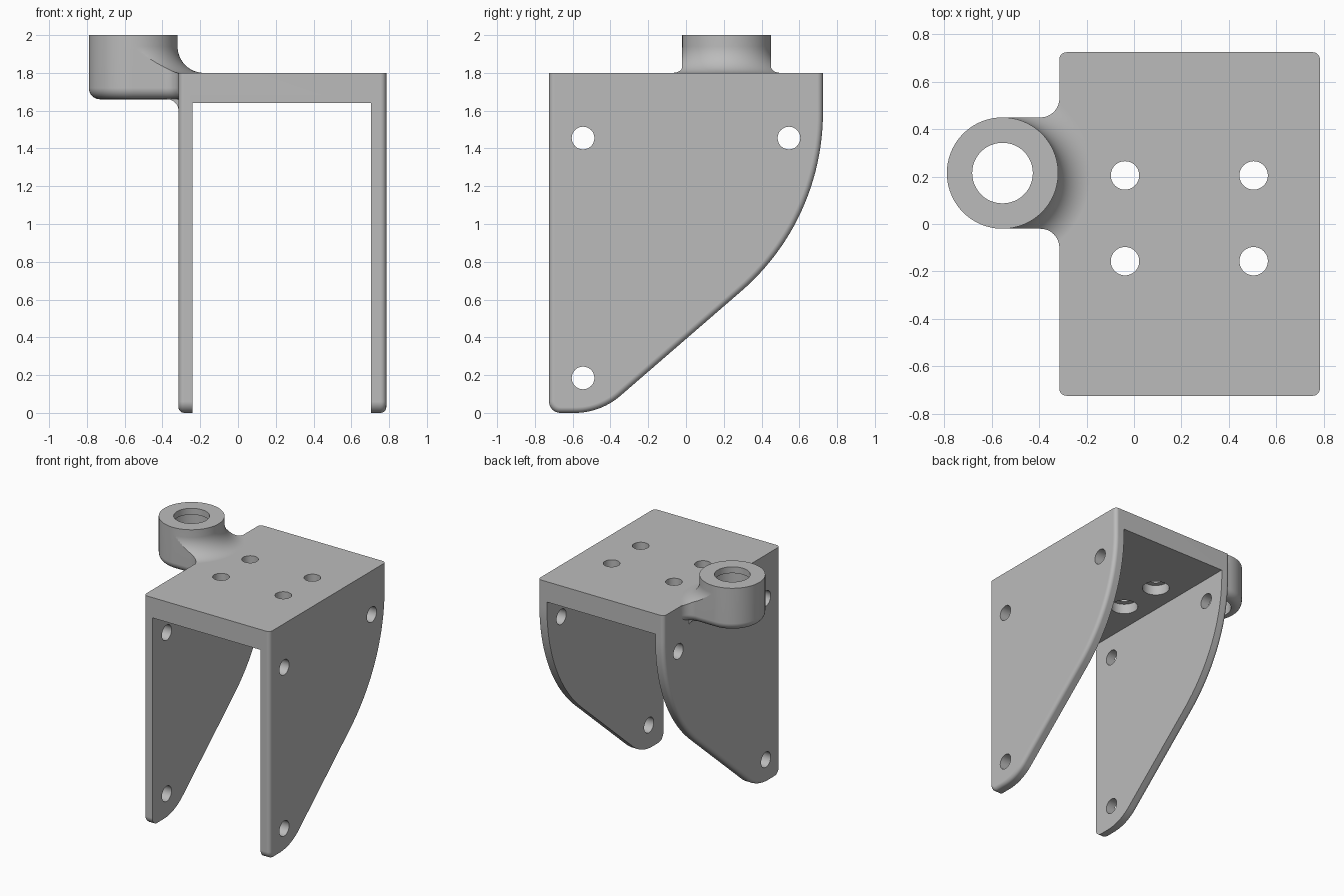
import bpy, bmesh, math
from mathutils import Matrix, Vector

if "Cube" in bpy.data.objects:
    bpy.data.objects.remove(bpy.data.objects["Cube"])

LEFT, RIGHT, DEPTH, TOP = 0.785, -0.315, 0.725, 1.8
BOSS = Vector((-0.555, 0.215, 0))
R = 0.235

grey = bpy.data.materials.new("plain_grey")
grey.use_nodes = True
grey.diffuse_color = (0.5, 0.5, 0.5, 1)
grey.node_tree.nodes["Principled BSDF"].inputs["Base Color"].default_value = (0.5, 0.5, 0.5, 1)


def finish(name, bm):
    bmesh.ops.recalc_face_normals(bm, faces=bm.faces)
    mesh = bpy.data.meshes.new(name)
    bm.to_mesh(mesh)
    bm.free()
    mesh.materials.append(grey)
    obj = bpy.data.objects.new(name, mesh)
    bpy.context.collection.objects.link(obj)
    return obj


def arc(cx, cy, r, start, end, n=12):
    angles = [math.radians(start + (end - start) * i / n) for i in range(n + 1)]
    return [(cx + r * math.cos(a), cy + r * math.sin(a)) for a in angles]


def prism(points, depth):
    """Bmesh prism from 3D outline points pushed along the depth vector."""
    bm = bmesh.new()
    face = bm.faces.new([bm.verts.new(p) for p in points])
    ext = bmesh.ops.extrude_face_region(bm, geom=[face])
    verts = [v for v in ext["geom"] if isinstance(v, bmesh.types.BMVert)]
    bmesh.ops.translate(bm, verts=verts, vec=depth)
    return bm


def cylinder(centre, r, length, axis="Z", n=48):
    bm = bmesh.new()
    turn = Matrix.Rotation(math.pi / 2, 4, "Y") if axis == "X" else Matrix()
    bmesh.ops.create_cone(bm, cap_ends=True, segments=n, radius1=r, radius2=r,
                          depth=length, matrix=Matrix.Translation(centre) @ turn)
    return finish("cutter", bm)


def combine(obj, other, operation):
    mod = obj.modifiers.new("combine", "BOOLEAN")
    mod.operation, mod.solver, mod.object = operation, "EXACT", other
    bpy.context.view_layer.objects.active = obj
    bpy.ops.object.modifier_apply(modifier=mod.name)
    bpy.data.objects.remove(other)


# Bracket body: side profile pushed across the width, outer rims rounded
slope = 40.7
side = [(DEPTH, TOP), (-DEPTH, TOP)]
side += arc(-DEPTH + 0.06, 0.06, 0.06, 180, 270, 8)
side += arc(-0.59, 0.37, 0.37, -90, slope - 90)
side += arc(DEPTH - 1.25, 1.59, 1.25, slope - 90, 0, 24)
bm = prism([(RIGHT, y, z) for y, z in side], (LEFT - RIGHT, 0, 0))
rims = [e for e in bm.edges
        if abs(e.verts[0].co.x - e.verts[1].co.x) < 0.001
        and min(v.co.z for v in e.verts) < TOP - 0.01]
bmesh.ops.bevel(bm, geom=rims, offset=0.03, segments=5, profile=0.5, affect="EDGES")
bracket = finish("bracket", bm)

# Open bay between the two side plates
bay = [(-0.24, -1, -1), (0.705, -1, -1), (0.705, -1, 1.64), (-0.24, -1, 1.64)]
combine(bracket, finish("cutter", prism(bay, (0, 2, 0))), "DIFFERENCE")

# Neck of the boss: round nose flaring into the side plate, lower rim rounded
half = [(x, -y) for x, y in arc(BOSS.x, 0, R, 180, 90, 24)]
half += [(x, -y) for x, y in arc(RIGHT - 0.08, R + 0.08, 0.08, 270, 360)]
half += [(-0.17, -R - 0.08)]
plan = half + [(x, -y) for x, y in reversed(half[1:])]
bm = prism([(x, y + BOSS.y, 1.66) for x, y in plan], (0, 0, 0.34))
low = [e for e in bm.edges if max(v.co.z for v in e.verts) < 1.67]
bmesh.ops.bevel(bm, geom=low, offset=0.06, segments=6, profile=0.5, affect="EDGES")
boss = finish("boss", bm)

# Turned form giving the upright barrel and its sweeping fillet
turned = [(0, 1.5), (0.7, 1.5), (0.7, 1.797), (R + 0.14, 1.797)]
turned += arc(R + 0.14, 1.94, 0.14, 270, 180, 14) + [(R, 2.1), (0, 2.1)]
bm = bmesh.new()
verts = [bm.verts.new((BOSS.x + r, BOSS.y, z)) for r, z in turned]
edges = [bm.edges.new(pair) for pair in zip(verts, verts[1:])]
bmesh.ops.spin(bm, geom=verts + edges, cent=BOSS, axis=(0, 0, 1),
               angle=math.tau, steps=96, use_merge=True)
bmesh.ops.remove_doubles(bm, verts=bm.verts, dist=0.0001)
combine(boss, finish("cutter", bm), "INTERSECT")

# Small fillet under the neck
under = arc(RIGHT - 0.06, 1.6, 0.06, 90, 0, 8)
under += [(-0.29, 1.6), (-0.29, 1.69), (RIGHT - 0.06, 1.69)]
fillet = finish("under_fillet", prism([(x, BOSS.y - 0.2, z) for x, z in under], (0, 0.4, 0)))
combine(boss, fillet, "UNION")

combine(bracket, boss, "UNION")

# Boss bore with a thin lip at the top
combine(bracket, cylinder((BOSS.x, BOSS.y, 1.8), 0.128, 1), "DIFFERENCE")
combine(bracket, cylinder((BOSS.x, BOSS.y, 1.75), 0.155, 0.4), "DIFFERENCE")

# Top plate holes, counterbored from below
for x in (-0.038, 0.505):
    for y in (-0.157, 0.205):
        combine(bracket, cylinder((x, y, TOP), 0.06, 0.6), "DIFFERENCE")
        combine(bracket, cylinder((x, y, 1.63), 0.1, 0.18), "DIFFERENCE")

# Mounting holes through both side plates
for y, z in ((-0.545, 1.455), (0.545, 1.455), (-0.545, 0.185)):
    combine(bracket, cylinder((0.2, y, z), 0.06, 3, "X"), "DIFFERENCE")

# Smooth shading with crisp edges
bpy.ops.object.select_all(action="DESELECT")
bracket.select_set(True)
bpy.context.view_layer.objects.active = bracket
bpy.ops.object.shade_smooth_by_angle(angle=math.radians(30))
weighted = bracket.modifiers.new("weighted_normals", "WEIGHTED_NORMAL")
weighted.keep_sharp = True
